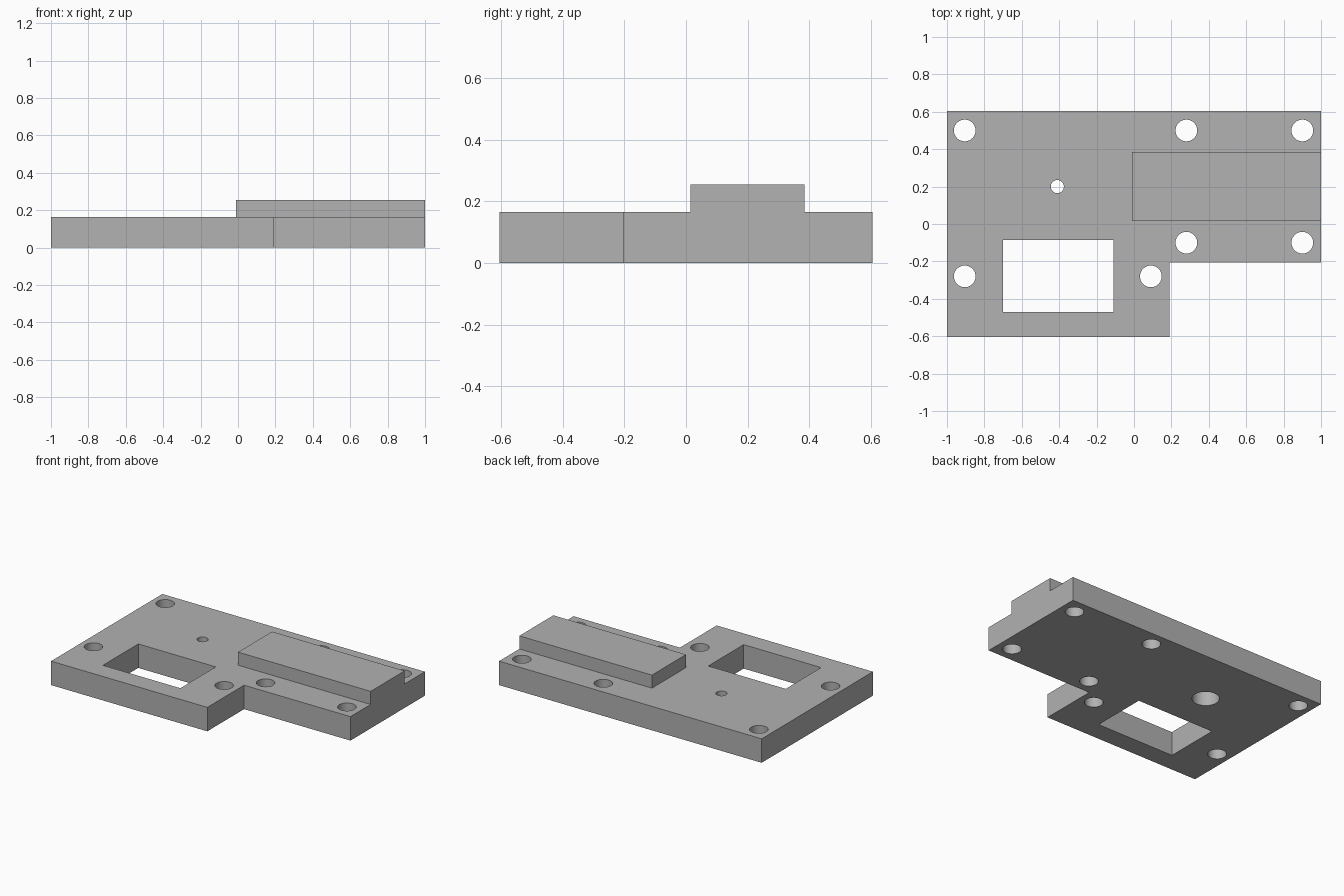
import bpy
import bmesh
from mathutils import Matrix

if "Cube" in bpy.data.objects:
    bpy.data.objects.remove(bpy.data.objects["Cube"], do_unlink=True)

THICK = 0.165
TOP = 0.255

grey = bpy.data.materials.new("machined_grey")
grey.use_nodes = True
colour = (0.445, 0.445, 0.445, 1)
grey.diffuse_color = colour
grey.node_tree.nodes["Principled BSDF"].inputs["Base Color"].default_value = colour


def finish(name, bm):
    """Turn a bmesh into a named object."""
    mesh = bpy.data.meshes.new(name)
    bmesh.ops.recalc_face_normals(bm, faces=bm.faces)
    bm.to_mesh(mesh)
    bm.free()
    mesh.materials.append(grey)
    obj = bpy.data.objects.new(name, mesh)
    bpy.context.collection.objects.link(obj)
    return obj


def prism(name, outline, z0, z1, axis="Z"):
    """Extrude an outline in the xy plane from z0 to z1."""
    bm = bmesh.new()
    face = bm.faces.new([bm.verts.new((x, y, z0)) for x, y in outline])
    grown = bmesh.ops.extrude_face_region(bm, geom=[face])["geom"]
    verts = [v for v in grown if isinstance(v, bmesh.types.BMVert)]
    bmesh.ops.translate(bm, verts=verts, vec=(0, 0, z1 - z0))
    return finish(name, bm)


def rectangle(x0, x1, y0, y1):
    return [(x0, y0), (x1, y0), (x1, y1), (x0, y1)]


def drill(name, x, y, radius, z0, z1):
    bm = bmesh.new()
    bmesh.ops.create_cone(bm, cap_ends=True, segments=48, radius1=radius,
                          radius2=radius, depth=z1 - z0,
                          matrix=Matrix.Translation((x, y, (z0 + z1) / 2)))
    return finish(name, bm)


def combine(target, other, operation):
    mod = target.modifiers.new(other.name, "BOOLEAN")
    mod.operation = operation
    mod.solver = "EXACT"
    mod.object = other
    bpy.context.view_layer.objects.active = target
    bpy.ops.object.modifier_apply(modifier=mod.name)
    bpy.data.objects.remove(other, do_unlink=True)


# L-shaped base plate
plate = prism("mounting_plate", [(-1, -0.605), (0.19, -0.605), (0.19, -0.205),
                                 (1, -0.205), (1, 0.605), (-1, 0.605)], 0, THICK)

# Raised rail, fused into the plate and flush with its left end
rail = prism("raised_rail", rectangle(-0.01, 1, 0.015, 0.385), THICK / 2, TOP)
combine(plate, rail, "UNION")

# Rectangular window
window = prism("window_cutter", rectangle(-0.7, -0.11, -0.47, -0.085), -0.1, 0.4)
combine(plate, window, "DIFFERENCE")

# Bolt holes
bolts = [(-0.905, 0.5), (0.28, 0.5), (0.9, 0.5), (0.28, -0.1), (0.9, -0.1),
         (0.09, -0.28), (-0.905, -0.28)]
for x, y in bolts:
    combine(plate, drill("bolt_cutter", x, y, 0.058, -0.1, 0.4), "DIFFERENCE")

# Small hole with a wide counterbore underneath
combine(plate, drill("pin_cutter", -0.41, 0.2, 0.035, -0.1, 0.4), "DIFFERENCE")
combine(plate, drill("counterbore_cutter", -0.41, 0.2, 0.085, -0.1, 0.11), "DIFFERENCE")

# Smooth hole walls, sharp edges elsewhere
bpy.ops.object.select_all(action="DESELECT")
plate.select_set(True)
bpy.context.view_layer.objects.active = plate
bpy.ops.object.shade_smooth_by_angle(angle=0.5)
